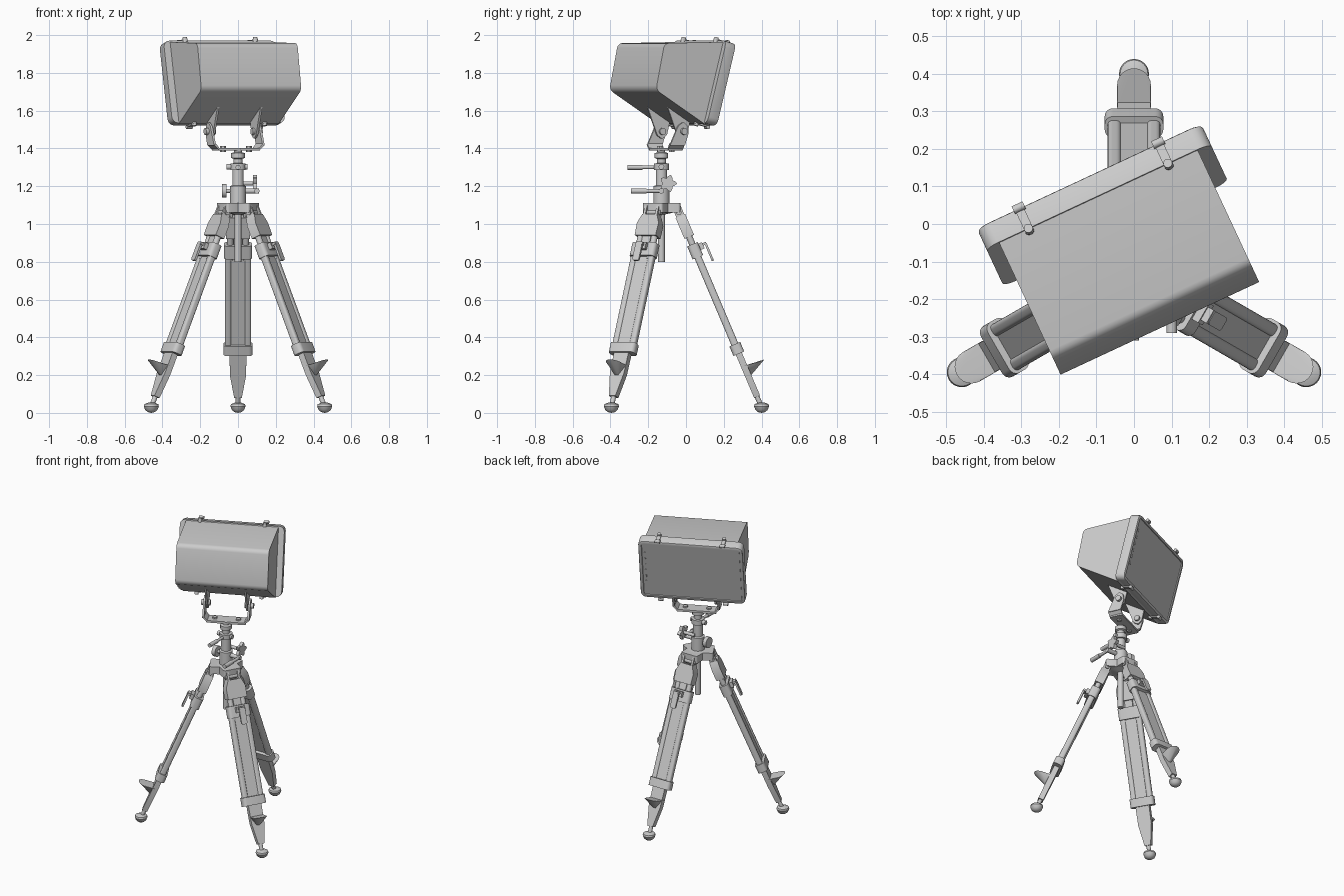
import bpy, bmesh, math
from mathutils import Matrix, Vector

cube = bpy.data.objects.get("Cube")
if cube:
    bpy.data.objects.remove(cube)

grey = bpy.data.materials.new("plain_grey")
grey.use_nodes = True
grey.diffuse_color = (0.6, 0.6, 0.6, 1)
grey.node_tree.nodes["Principled BSDF"].inputs["Base Color"].default_value = (0.6, 0.6, 0.6, 1)
parts = []


def finish(name, bm, M):
    bmesh.ops.recalc_face_normals(bm, faces=bm.faces)
    bm.transform(M)
    me = bpy.data.meshes.new(name)
    bm.to_mesh(me)
    bm.free()
    me.materials.append(grey)
    ob = bpy.data.objects.new(name, me)
    bpy.context.collection.objects.link(ob)
    parts.append(ob)
    return ob


def round_edges(bm, axis, amount, test=lambda p: True, segments=4):
    """Round the edges that run along one axis."""
    edges = [e for e in bm.edges
             if abs((e.verts[0].co - e.verts[1].co).normalized()[axis]) > 0.99
             and test((e.verts[0].co + e.verts[1].co) / 2)]
    bmesh.ops.bevel(bm, geom=edges, offset=amount, segments=segments,
                    profile=0.5, affect='EDGES')


def box(name, M, centre, size, axis=None, amount=0.01):
    bm = bmesh.new()
    bmesh.ops.create_cube(bm, size=1, matrix=Matrix.Translation(centre) @ Matrix.Diagonal((*size, 1)))
    if axis is not None:
        round_edges(bm, axis, amount)
    return finish(name, bm, M)


def rod(name, M, a, b, r, r2=None, sides=20):
    a, b = Vector(a), Vector(b)
    bm = bmesh.new()
    turn = (b - a).to_track_quat('Z', 'Y').to_matrix().to_4x4()
    bmesh.ops.create_cone(bm, cap_ends=True, segments=sides, radius1=r,
                          radius2=r if r2 is None else r2, depth=(b - a).length,
                          matrix=Matrix.Translation((a + b) / 2) @ turn)
    return finish(name, bm, M)


def plate(name, M, outline, x, thick, soften=None):
    """Extrude a (y, z) outline along x."""
    bm = bmesh.new()
    f = bm.faces.new([bm.verts.new((x - thick / 2, y, z)) for y, z in outline])
    out = bmesh.ops.extrude_face_region(bm, geom=[f])["geom"]
    bmesh.ops.translate(bm, vec=(thick, 0, 0), verts=[v for v in out if isinstance(v, bmesh.types.BMVert)])
    if soften:
        round_edges(bm, 0, *soften)
    return finish(name, bm, M)


def hull(name, M, points):
    bm = bmesh.new()
    for p in points:
        bm.verts.new(p)
    bmesh.ops.convex_hull(bm, input=bm.verts[:])
    return finish(name, bm, M)


def lathe(name, M, profile, sides=24):
    bm = bmesh.new()
    vs = [bm.verts.new((r, 0, z)) for r, z in profile]
    for a, b in zip(vs, vs[1:]):
        bm.edges.new((a, b))
    bmesh.ops.spin(bm, geom=bm.verts[:] + bm.edges[:], angle=math.tau, steps=sides,
                   axis=(0, 0, 1), cent=(0, 0, 0))
    bmesh.ops.remove_doubles(bm, verts=bm.verts, dist=0.0005)
    return finish(name, bm, M)


def mirrored(outline):
    return outline + [(-y, z) for y, z in reversed(outline)]


def spin_z(deg):
    return Matrix.Rotation(math.radians(deg), 4, 'Z')


base = Matrix.Translation((0, -0.13, 0))

# Tripod legs: R has x outward, L also has z running up the leg
lean = Matrix.Translation((0.53, 0, 0.03)) @ Matrix.Rotation(math.radians(-23), 4, 'Y')
for n, deg in (("back", 90), ("right", 210), ("left", 330)):
    R = base @ spin_z(deg)
    L = R @ lean
    lathe(n + "_foot", R @ Matrix.Translation((0.53, 0, 0)),
          [(0, 0), (0.018, 0.004), (0.032, 0.015), (0.04, 0.035), (0.037, 0.046), (0.018, 0.054), (0, 0.055)])
    rod(n + "_ankle", L, (0, 0, 0), (0, 0, 0.09), 0.013)
    plate(n + "_spike", L, mirrored([(0.02, 0.06), (0.043, 0.19), (0.045, 0.36)]), 0, 0.034)
    arc = [math.radians(a) for a in range(-90, 91, 15)]
    hull(n + "_step", R, [(0.44, s, 0.25) for s in (-0.045, 0.045)]
         + [(0.475, s, 0.2) for s in (-0.01, 0.01)]
         + [(0.5 + 0.045 * math.cos(a), 0.045 * math.sin(a), 0.265 + 0.018 * math.cos(a)) for a in arc])
    box(n + "_lower_collar", L, (0, 0, 0.335), (0.062, 0.156, 0.055), 2, 0.022)
    box(n + "_leg_panel", L, (0, 0, 0.62), (0.024, 0.1, 0.56))
    for s in (-1, 1):
        box(n + "_leg_rail", L, (0, s * 0.0525, 0.62), (0.038, 0.035, 0.56), 2, 0.012)
        rod(n + "_upper_tube", L, (0, s * 0.042, 0.85), (0, s * 0.042, 1.06), 0.017)
        box(n + "_hinge_cheek", L, (0, s * 0.036, 1.1), (0.045, 0.014, 0.1))
    box(n + "_upper_collar", L, (0, 0, 0.9), (0.06, 0.15, 0.075), 2, 0.02)
    plate(n + "_hinge_block", L, mirrored([(0.064, 0.98), (0.066, 1.05), (0.044, 1.1)]), 0, 0.055)
    box(n + "_inner_tongue", L, (0, 0, 0.96), (0.02, 0.05, 0.08))
    rod(n + "_hinge_pin", L, (0, -0.052, 1.12), (0, 0.052, 1.12), 0.014)
    # Hooked clamp lever on the outer side
    box(n + "_clamp_mount", L, (0.036, 0, 0.91), (0.03, 0.06, 0.035))
    box(n + "_clamp_top", L, (0.052, 0, 0.915), (0.036, 0.04, 0.014))
    box(n + "_clamp_lever", L, (0.066, 0, 0.865), (0.012, 0.04, 0.1), 0, 0.012)
    # Hub lobe
    box("hub_lobe_" + n, R, (0.055, 0, 1.085), (0.09, 0.12, 0.05), 2, 0.012)

# Centre column
lathe("centre_column", base,
      [(0, 0.8), (0.018, 0.8), (0.018, 1.05), (0.06, 1.06), (0.06, 1.11), (0.042, 1.112),
       (0.042, 1.2), (0.03, 1.205), (0.03, 1.285), (0.04, 1.287), (0.04, 1.32), (0.024, 1.322),
       (0.024, 1.345), (0.036, 1.35), (0.036, 1.375), (0.02, 1.38), (0.02, 1.4), (0, 1.4)])
rod("column_lock_bar", base, (0, 0, 1.3), (0, -0.1, 1.3), 0.009)
rod("column_lock_grip", base, (0, -0.1, 1.3), (0, -0.18, 1.3), 0.013)
rod("collar_lug", base, (-0.06, 0, 1.303), (0.05, 0, 1.303), 0.015)
rod("brake_shaft", base, (-0.06, 0, 1.175), (0, 0, 1.175), 0.01)
rod("brake_knob", base, (-0.085, 0, 1.175), (-0.06, 0, 1.175), 0.036)
rod("crank_shaft", base, (0, 0, 1.175), (0.11, 0, 1.175), 0.014)
rod("crank_arm", base, (0.1, 0, 1.175), (0.1, -0.09, 1.175), 0.01)
rod("crank_grip", base, (0.1, -0.08, 1.175), (0.1, -0.16, 1.175), 0.014)
rod("star_knob_shaft", base, (0, 0.035, 1.215), (0.09, 0.035, 1.215), 0.011)
plate("star_knob", base, [(0.035 + r * math.cos(a), 1.215 + r * math.sin(a))
                          for k in range(20) for a in [k * math.tau / 20]
                          for r in [0.038 + 0.01 * math.cos(5 * a)]], 0.09, 0.022)

# Yoke that carries the lamp head
H = base @ spin_z(25)
box("yoke_base", H, (0, 0.025, 1.395), (0.25, 0.085, 0.014), 2, 0.01)
for s, n in ((-1, "right"), (1, "left")):
    hull(n + "_yoke_corner", H, [(s * x, y, z) for y in (-0.018, 0.068)
                                 for x, z in ((0.115, 1.388), (0.148, 1.42), (0.115, 1.4), (0.136, 1.425))])
    plate(n + "_yoke_arm", H, [(-0.018, 1.415), (0.068, 1.415), (0.09, 1.48), (0.085, 1.52),
                               (0.06, 1.54), (0.03, 1.52)], s * 0.142, 0.012, (0.008,))
    plate(n + "_head_ear", H, [(-0.04, 1.66), (0.11, 1.56), (0.088, 1.47), (0.06, 1.45), (0.032, 1.47)],
          s * 0.126, 0.012, (0.008, lambda p: p.z < 1.5))
    rod(n + "_pivot_bolt", H, (s * 0.108, 0.06, 1.49), (s * 0.165, 0.06, 1.49), 0.018)
    rod(n + "_base_bolt", H, (s * 0.075, 0.025, 1.38), (s * 0.075, 0.025, 1.412), 0.016, sides=6)

# Lamp housing
plate("lamp_housing", H, [(0.25, 1.964), (-0.118, 1.957), (-0.168, 1.71), (0.115, 1.53), (0.16, 1.535)],
      0, 0.584, (0.025, lambda p: p.y < 0))

# Tilted frame with a recessed panel
F = H @ Matrix.Translation((0, 0.2, 1.745)) @ Matrix.Rotation(math.radians(-14.5), 4, 'X')
bm = bmesh.new()
bmesh.ops.create_cube(bm, size=1, matrix=Matrix.Diagonal((0.66, 0.062, 0.45, 1)))
round_edges(bm, 1, 0.035)
bm.normal_update()
rear = max(bm.faces, key=lambda f: f.calc_center_median().y)
bmesh.ops.bevel(bm, geom=rear.edges[:], offset=0.008, segments=2, profile=0.5, affect='EDGES')
bm.normal_update()
rear = max(bm.faces, key=lambda f: f.calc_center_median().y)
bmesh.ops.inset_region(bm, faces=[rear], thickness=0.012)
bmesh.ops.inset_region(bm, faces=[rear], thickness=0.002, depth=-0.005)
finish("lamp_frame", bm, F)
for k in range(6):
    box("panel_tick", F, (0.29, 0.027, -0.1 + k * 0.045), (0.008, 0.006, 0.018))

# Latches on the top and bottom of the frame
for x in (-0.205, 0.205):
    for s in (-1, 1):
        box("latch_strap", F, (x, -0.005, s * 0.228), (0.024, 0.085, 0.01), 2, 0.008)
        rod("latch_barrel", F, (x - 0.016, 0.03, s * 0.232), (x + 0.016, 0.03, s * 0.232), 0.011)
        rod("latch_stud", F, (x, -0.035, s * 0.215), (x, -0.035, s * 0.242), 0.012)

# Smooth the round parts, keep edges sharp
bpy.ops.object.select_all(action='DESELECT')
for ob in parts:
    ob.select_set(True)
bpy.context.view_layer.objects.active = parts[0]
bpy.ops.object.shade_smooth_by_angle(angle=math.radians(30))
